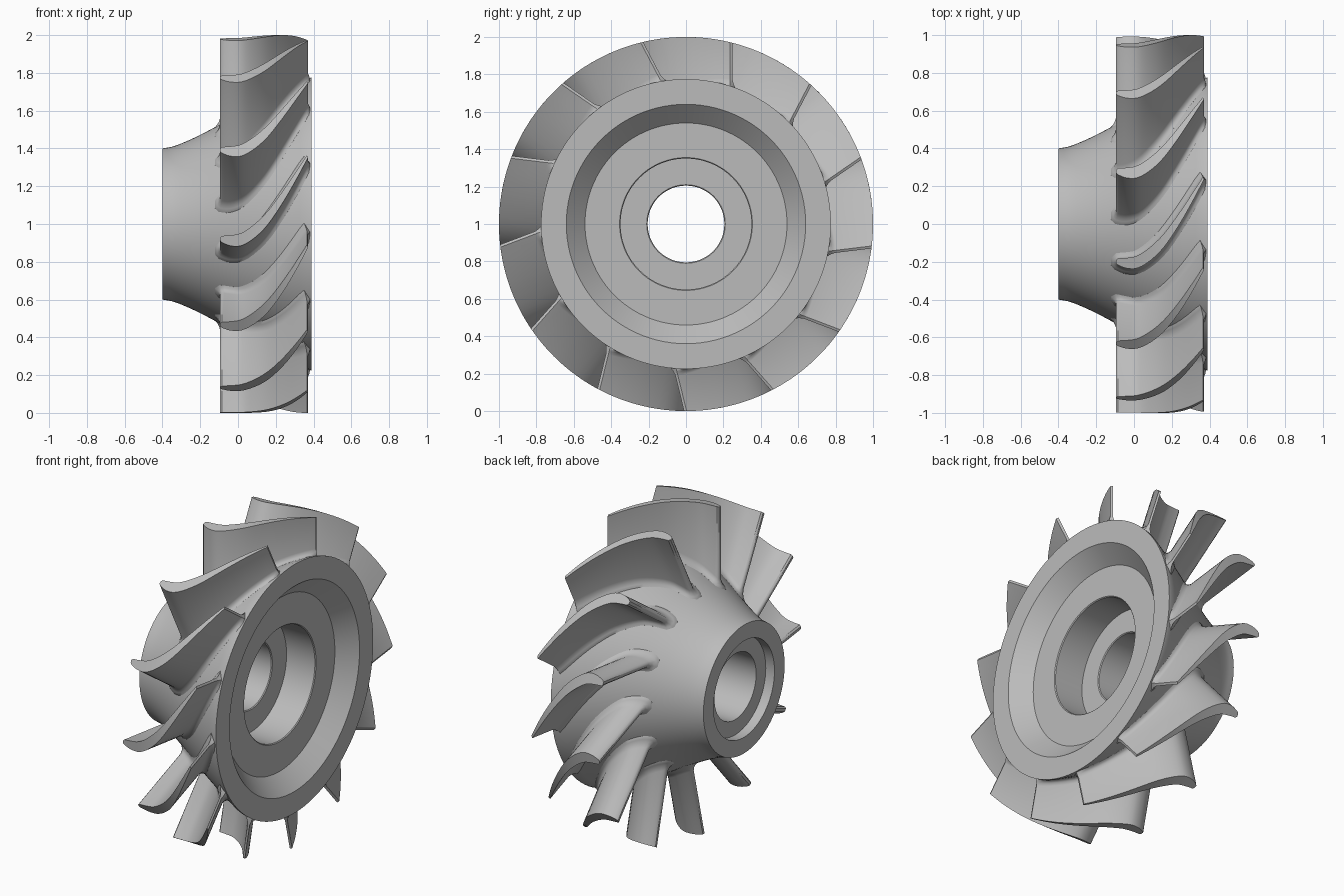
import bpy
import bmesh
from math import cos, sin, pi, sqrt, radians
from mathutils import Vector

if "Cube" in bpy.data.objects:
    bpy.data.objects.remove(bpy.data.objects["Cube"], do_unlink=True)

BLADES = 13
SEGMENTS = 104
AXIS_HEIGHT = 1.0

metal = bpy.data.materials.new("grey metal")
metal.use_nodes = True
COLOUR = (0.5, 0.5, 0.5, 1)
metal.diffuse_color = COLOUR
metal.node_tree.nodes["Principled BSDF"].inputs["Base Color"].default_value = COLOUR


def make_object(name, bm, angle):
    bmesh.ops.recalc_face_normals(bm, faces=bm.faces)
    mesh = bpy.data.meshes.new(name)
    bm.to_mesh(mesh)
    bm.free()
    mesh.materials.append(metal)
    obj = bpy.data.objects.new(name, mesh)
    bpy.context.collection.objects.link(obj)
    obj.location.z = AXIS_HEIGHT
    bpy.ops.object.select_all(action="DESELECT")
    obj.select_set(True)
    bpy.context.view_layer.objects.active = obj
    bpy.ops.object.shade_smooth_by_angle(angle=radians(angle))
    return obj


def smooth_curve(points, steps=4):
    """Catmull-Rom curve through the points."""
    pts = [Vector(p) for p in points]
    pts = [2 * pts[0] - pts[1]] + pts + [2 * pts[-1] - pts[-2]]
    out = []
    for a, b, c, d in zip(pts, pts[1:], pts[2:], pts[3:]):
        for i in range(steps):
            t = i / steps
            out.append(0.5 * (2 * b + (c - a) * t + (2 * a - 5 * b + 4 * c - d) * t * t
                              + (3 * b - a - 3 * c + d) * t ** 3))
    return out + [pts[-2]]


# Hub: outer flare, stepped recess and bore, as (x, radius)
flare = smooth_curve([(-0.4, 0.4), (-0.33, 0.415), (-0.22, 0.462), (-0.1, 0.525),
                      (0.05, 0.61), (0.2, 0.69), (0.37, 0.772)])
recess = [(0.39, 0.775), (0.39, 0.64), (0.29, 0.54), (0.29, 0.355), (0.285, 0.35),
          (0.09, 0.35), (0.09, 0.21), (0.085, 0.205), (-0.34, 0.205), (-0.34, 0.3)]
outline = [tuple(p) for p in flare] + recess + [(-0.4, 0.3)]

bm = bmesh.new()
rings = []
for x, r in outline:
    rings.append([bm.verts.new((x, r * cos(2 * pi * k / SEGMENTS), r * sin(2 * pi * k / SEGMENTS)))
                  for k in range(SEGMENTS)])
for a, b in zip(rings, rings[1:] + rings[:1]):
    for k in range(SEGMENTS):
        n = (k + 1) % SEGMENTS
        bm.faces.new((a[k], a[n], b[n], b[k]))
make_object("hub", bm, 30)


def hub_radius(x):
    for a, b in zip(flare, flare[1:]):
        if x <= b.x:
            return a.y + (b.y - a.y) * (x - a.x) / (b.x - a.x)
    return flare[-1].y


# Blade section: camber (x, y, thickness), thick at the intake and thin at the back
camber = smooth_curve([(-0.085, -0.2, 0.035), (-0.04, -0.207, 0.055), (0.02, -0.2, 0.066),
                       (0.09, -0.155, 0.072), (0.16, -0.085, 0.072), (0.24, 0.028, 0.062),
                       (0.31, 0.142, 0.045), (0.365, 0.237, 0.025)], 3)
upper = [Vector((p.x, p.y + p.z / 2)) for p in camber]
lower = [Vector((p.x, p.y - p.z / 2)) for p in camber]
nose = [Vector((-0.094, -0.192)), Vector((-0.094, -0.208))]
tail = [Vector((0.371, 0.236))]
section = nose + lower + tail + upper[::-1]


def outward(i):
    d = section[(i + 1) % len(section)] - section[i - 1]
    return Vector((d.y, -d.x)).normalized()


# Blade rows: (height above hub, widening), the lowest rows make the root fillet
ROOT = [(-0.04, 0.035), (0.0, 0.03), (0.008, 0.017), (0.02, 0.007), (0.04, 0.0)]

bm = bmesh.new()
for n in range(BLADES):
    turn = 2 * pi * n / BLADES
    rows = []
    for level in ROOT + [None]:
        row = []
        for i, p in enumerate(section):
            if level:
                q = p + outward(i) * level[1]
                q.x = min(q.x, 0.38)
                radius = hub_radius(q.x) + level[0]
            else:
                q, radius = p, 1.0
            z = sqrt(radius ** 2 - q.y ** 2)
            row.append(bm.verts.new((q.x, q.y * cos(turn) - z * sin(turn),
                                     q.y * sin(turn) + z * cos(turn))))
        rows.append(row)
    count = len(section)
    for a, b in zip(rows, rows[1:]):
        for i in range(count):
            j = (i + 1) % count
            bm.faces.new((a[i], a[j], b[j], b[i]))
    # Tip cap, bridged across the section
    tip = rows[-1]
    m = len(camber)
    low, up = tip[2:2 + m], tip[:-m - 1:-1]
    for i in range(m - 1):
        bm.faces.new((low[i], low[i + 1], up[i + 1], up[i]))
    bm.faces.new((tip[1], low[0], up[0], tip[0]))
    bm.faces.new((low[-1], tip[2 + m], up[-1]))
make_object("blades", bm, 40)
